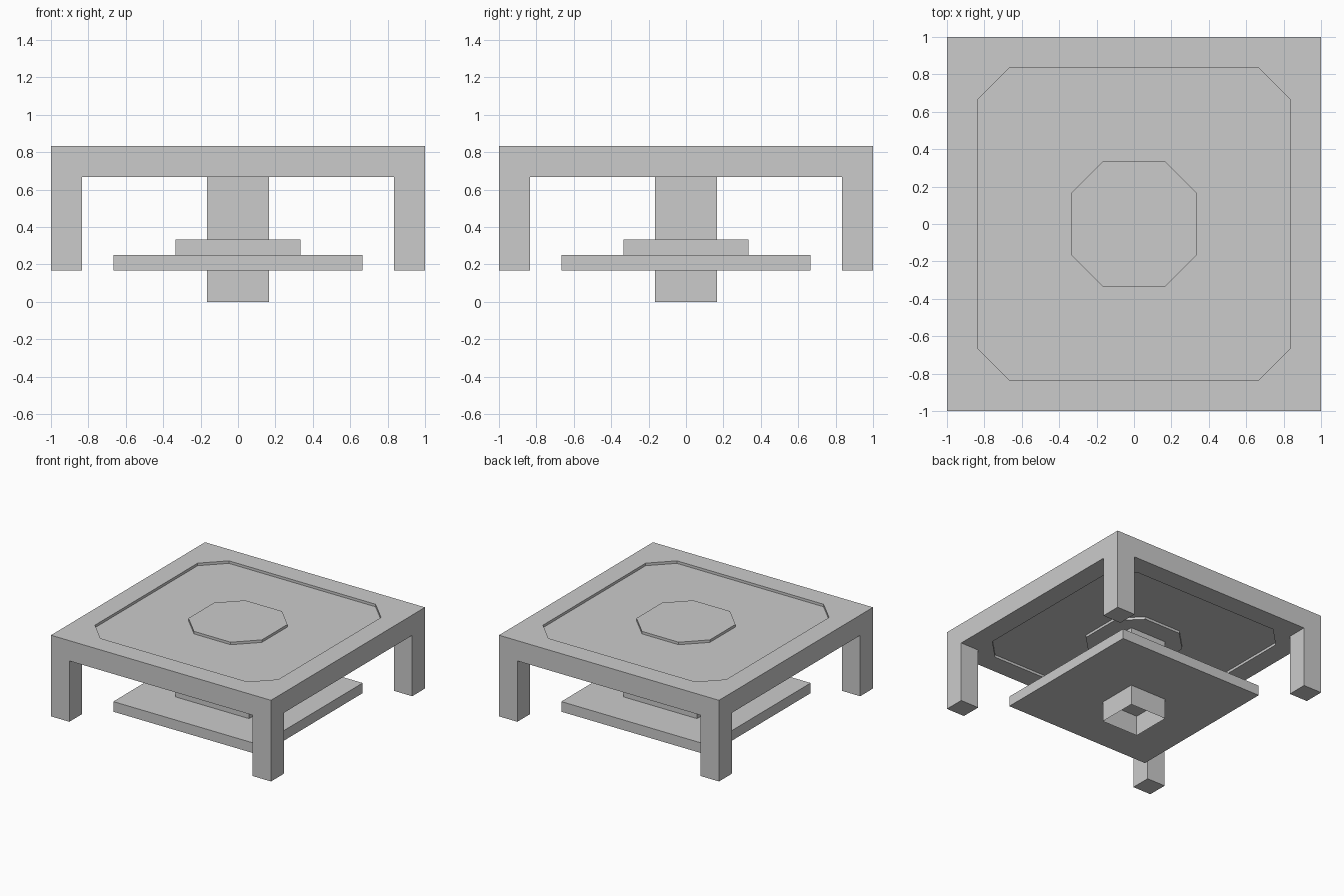
import bpy, bmesh

if "Cube" in bpy.data.objects:
    bpy.data.objects.remove(bpy.data.objects["Cube"])

U = 1 / 12          # design unit: the table is 24 units wide
REC = U / 4         # depth of the shallow recesses


def chamfered_square(half, cut):
    """Eight outline points of a square with cut corners, counter-clockwise."""
    a = half - cut
    return [(half, -a), (half, a), (a, half), (-a, half),
            (-half, a), (-half, -a), (-a, -half), (a, -half)]


def square(half):
    return [(half, -half), (half, half), (-half, half), (-half, -half)]


def loft(name, loops, caps=True, closed=False):
    """Bridge a list of (outline, z) loops; cap the ends or close into a ring."""
    bm = bmesh.new()
    rows = [[bm.verts.new((x, y, z)) for x, y in pts] for pts, z in loops]
    pairs = list(zip(rows, rows[1:]))
    if closed:
        pairs.append((rows[-1], rows[0]))
    for a, b in pairs:
        for i in range(len(a)):
            j = (i + 1) % len(a)
            bm.faces.new((a[i], a[j], b[j], b[i]))
    if caps:
        bm.faces.new(rows[0][::-1])
        bm.faces.new(rows[-1])
    bmesh.ops.remove_doubles(bm, verts=bm.verts, dist=1e-5)
    bmesh.ops.recalc_face_normals(bm, faces=bm.faces)
    mesh = bpy.data.meshes.new(name)
    bm.to_mesh(mesh)
    bm.free()
    obj = bpy.data.objects.new(name, mesh)
    bpy.context.collection.objects.link(obj)
    return obj


def prism(name, outline, z0, z1, caps=True):
    return loft(name, [(outline, z0), (outline, z1)], caps)


# Tabletop frame: square outside, cut-corner opening inside
outer, inner = chamfered_square(1, 0), chamfered_square(10 * U, 2 * U)
loft("tabletop_frame",
     [(outer, 8 * U), (outer, 10 * U), (inner, 10 * U), (inner, 8 * U)],
     caps=False, closed=True)

# Panel sunk slightly on both sides, and raised octagonal centre
prism("tabletop_panel", inner, 8 * U + REC, 10 * U - REC)
prism("centre_octagon", chamfered_square(4 * U, 2 * U), 8 * U, 10 * U)

# Corner legs, one mirrored to all four corners
leg = prism("corner_legs", [(x + 11 * U, y + 11 * U) for x, y in square(U)],
            2 * U, 8 * U)
mirror = leg.modifiers.new("mirror", 'MIRROR')
mirror.use_axis = (True, True, False)
mirror.use_mirror_merge = False

# Central post, a thin tube open at the bottom
prism("centre_post", square(2 * U), 0, 8 * U, caps=False)

# Stepped plates around the post
prism("lower_plate", square(8 * U), 2 * U, 3 * U)
prism("upper_plate", square(4 * U), 3 * U, 4 * U)
